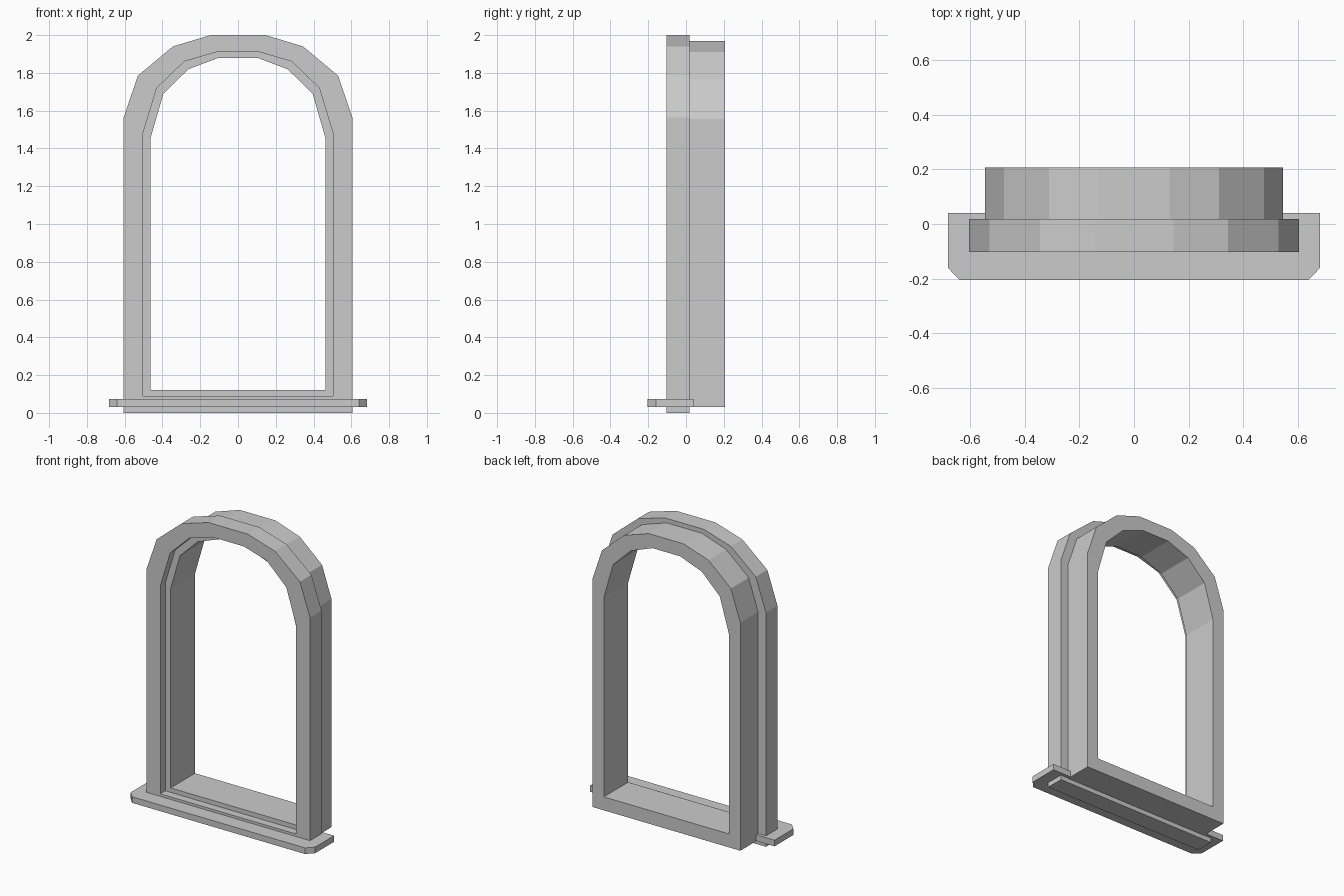
import bpy
import bmesh

cube = bpy.data.objects.get("Cube")
if cube:
    bpy.data.objects.remove(cube, do_unlink=True)

grey = bpy.data.materials.new("plain grey")
grey.use_nodes = True
colour = (0.6, 0.6, 0.6, 1.0)
grey.diffuse_color = colour
grey.node_tree.nodes["Principled BSDF"].inputs["Base Color"].default_value = colour


def finish(name, bm):
    """Turn a bmesh into a named, flat-shaded grey object."""
    bmesh.ops.recalc_face_normals(bm, faces=bm.faces)
    mesh = bpy.data.meshes.new(name)
    bm.to_mesh(mesh)
    bm.free()
    mesh.materials.append(grey)
    obj = bpy.data.objects.new(name, mesh)
    bpy.context.collection.objects.link(obj)
    return obj


def mirrored(half):
    """Close a right-hand half outline by mirroring it in x."""
    return half + [(-x, v) for x, v in reversed(half)]


def arched_frame(name, outer, inner, y_front, y_back):
    """Ring between two arched outlines, given depth along y."""
    bm = bmesh.new()
    loops = [[bm.verts.new((x, y, z)) for x, z in mirrored(half)]
             for half, y in ((outer, y_front), (outer, y_back),
                             (inner, y_back), (inner, y_front))]
    count = len(loops[0])
    for a, b in zip(loops, loops[1:] + loops[:1]):
        for i in range(count):
            j = (i + 1) % count
            bm.faces.new((a[i], a[j], b[j], b[i]))
    return finish(name, bm)


def slab(name, outline, z_bottom, z_top):
    """Flat plate extruded upwards from a plan outline."""
    bm = bmesh.new()
    face = bm.faces.new([bm.verts.new((x, y, z_bottom)) for x, y in outline])
    top = bmesh.ops.extrude_face_region(bm, geom=[face])["geom"]
    bmesh.ops.translate(bm, vec=(0, 0, z_top - z_bottom),
                        verts=[v for v in top if isinstance(v, bmesh.types.BMVert)])
    return finish(name, bm)


# Half outlines, from the bottom corner up to the crown
trim_outer = [(0.605, 0), (0.605, 1.565), (0.53, 1.785), (0.345, 1.94), (0.145, 2)]
trim_inner = [(0.503, 0.09), (0.503, 1.48), (0.43, 1.72), (0.285, 1.86), (0.115, 1.91)]
lining_outer = [(0.547, 0.03), (0.547, 1.555), (0.477, 1.765), (0.312, 1.91), (0.13, 1.97)]
lining_inner = [(0.463, 0.12), (0.463, 1.455), (0.395, 1.69), (0.262, 1.82), (0.102, 1.88)]

# Wide front trim, and the deeper lining that steps inside it
arched_frame("front_trim", trim_outer, trim_inner, -0.103, 0.019)
arched_frame("wall_lining", lining_outer, lining_inner, -0.05, 0.207)

# Sill with clipped front corners
slab("window_sill", mirrored([(0.64, -0.205), (0.683, -0.16), (0.683, 0.04)]), 0.032, 0.073)
